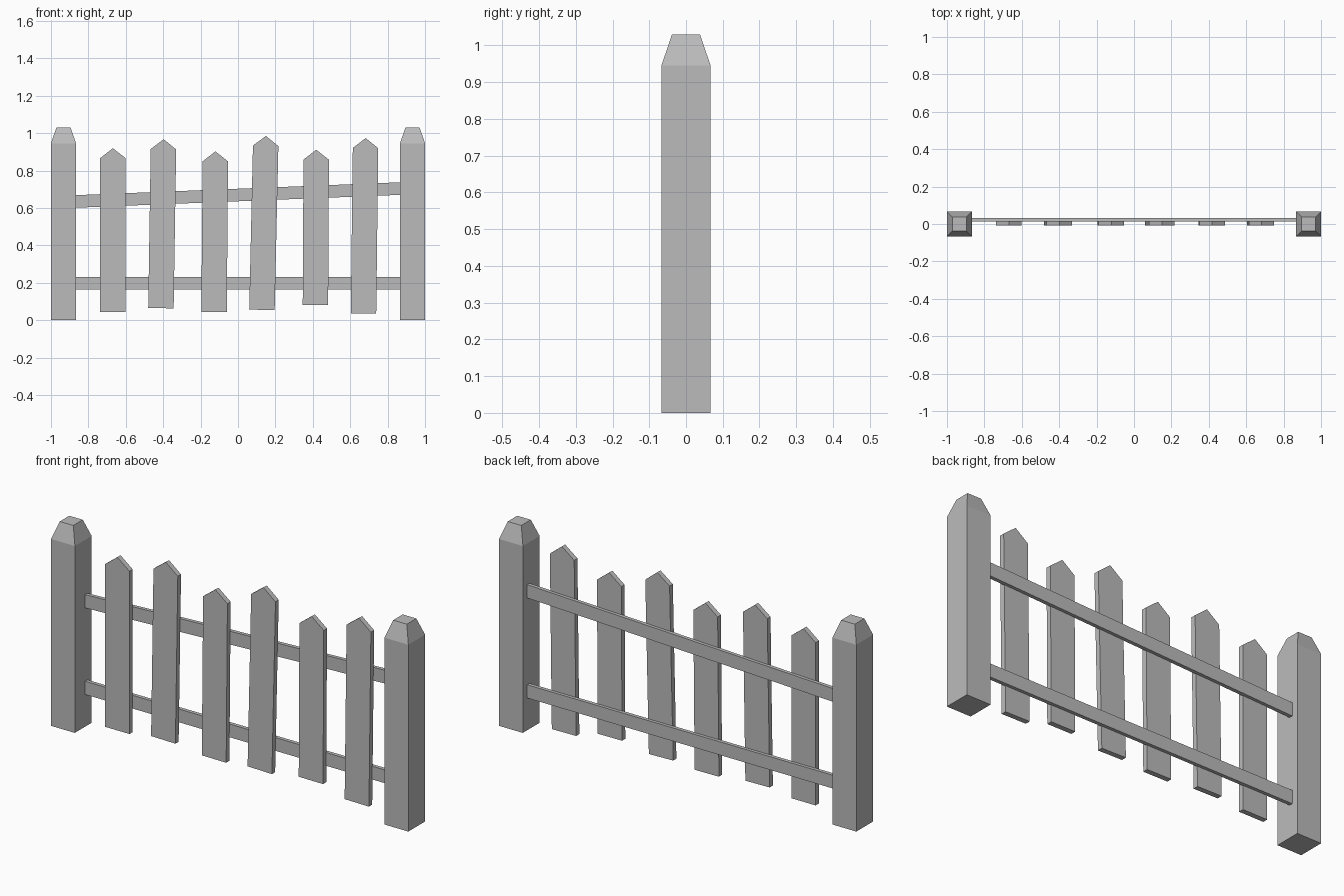
import bpy, bmesh
from math import radians, atan2
from mathutils import Matrix

cube = bpy.data.objects.get("Cube")
if cube:
    bpy.data.objects.remove(cube, do_unlink=True)

grey = bpy.data.materials.new("weathered_grey")
grey.use_nodes = True
GREY = (0.5, 0.5, 0.5, 1)
grey.diffuse_color = GREY
grey.node_tree.nodes["Principled BSDF"].inputs["Base Color"].default_value = GREY


def finish(bm, name, matrix):
    """Turn the bmesh into a placed, flat shaded object."""
    bmesh.ops.recalc_face_normals(bm, faces=bm.faces)
    mesh = bpy.data.meshes.new(name)
    bm.to_mesh(mesh)
    bm.free()
    mesh.materials.append(grey)
    obj = bpy.data.objects.new(name, mesh)
    obj.matrix_world = matrix
    bpy.context.collection.objects.link(obj)


def board(name, outline, thickness, matrix):
    """Extrude an upright x-z outline towards the back."""
    bm = bmesh.new()
    face = bm.faces.new([bm.verts.new((x, 0, z)) for x, z in outline])
    out = bmesh.ops.extrude_face_region(bm, geom=[face])["geom"]
    verts = [v for v in out if isinstance(v, bmesh.types.BMVert)]
    bmesh.ops.translate(bm, vec=(0, thickness, 0), verts=verts)
    finish(bm, name, matrix)


# Corner posts: square shaft with a tapered, flat-topped cap
HALF, CAP_HALF = 0.067, 0.038
POST_X = 1 - HALF
for name, side in (("right_post", -1), ("left_post", 1)):
    bm = bmesh.new()
    rings = [[bm.verts.new((sx * r, sy * r, z))
              for sx, sy in ((-1, -1), (1, -1), (1, 1), (-1, 1))]
             for r, z in ((HALF, 0), (HALF, 0.945), (CAP_HALF, 1.03))]
    bm.faces.new(rings[0])
    bm.faces.new(rings[-1])
    for low, high in zip(rings, rings[1:]):
        for i in range(4):
            j = (i + 1) % 4
            bm.faces.new((low[i], low[j], high[j], high[i]))
    finish(bm, name, Matrix.Translation((side * POST_X, 0, 0)))

# Rails between the posts, the upper one sloping
RAIL_H = 0.067
for name, z, rise in (("lower_rail", 0.197, 0), ("upper_rail", 0.669, 0.07)):
    x, h = POST_X - 0.05, RAIL_H / 2
    outline = [(-x, -h), (x, -h), (x, h), (-x, h)]
    tilt = Matrix.Rotation(-atan2(rise, 2 * x), 4, "Y")
    board(name, outline, 0.019, Matrix.Translation((0, 0.014, z)) @ tilt)

# Pointed pickets: foot x, foot z, shoulder length, lean in degrees
PICKETS = [(-0.669, 0.043, 0.823, 0), (-0.412, 0.064, 0.85, 0.9),
           (-0.128, 0.043, 0.806, 0.5), (0.128, 0.055, 0.877, 1.3),
           (0.414, 0.08, 0.778, 0.3), (0.671, 0.035, 0.885, 0.7)]
W, POINT = 0.068, 0.053
for n, (x, z, length, lean) in enumerate(PICKETS, 1):
    outline = [(-W, 0), (W, 0), (W, length), (0, length + POINT), (-W, length)]
    tilt = Matrix.Rotation(radians(lean), 4, "Y")
    board(f"picket_{n}", outline, 0.026,
          Matrix.Translation((x, -0.009, z)) @ tilt)
